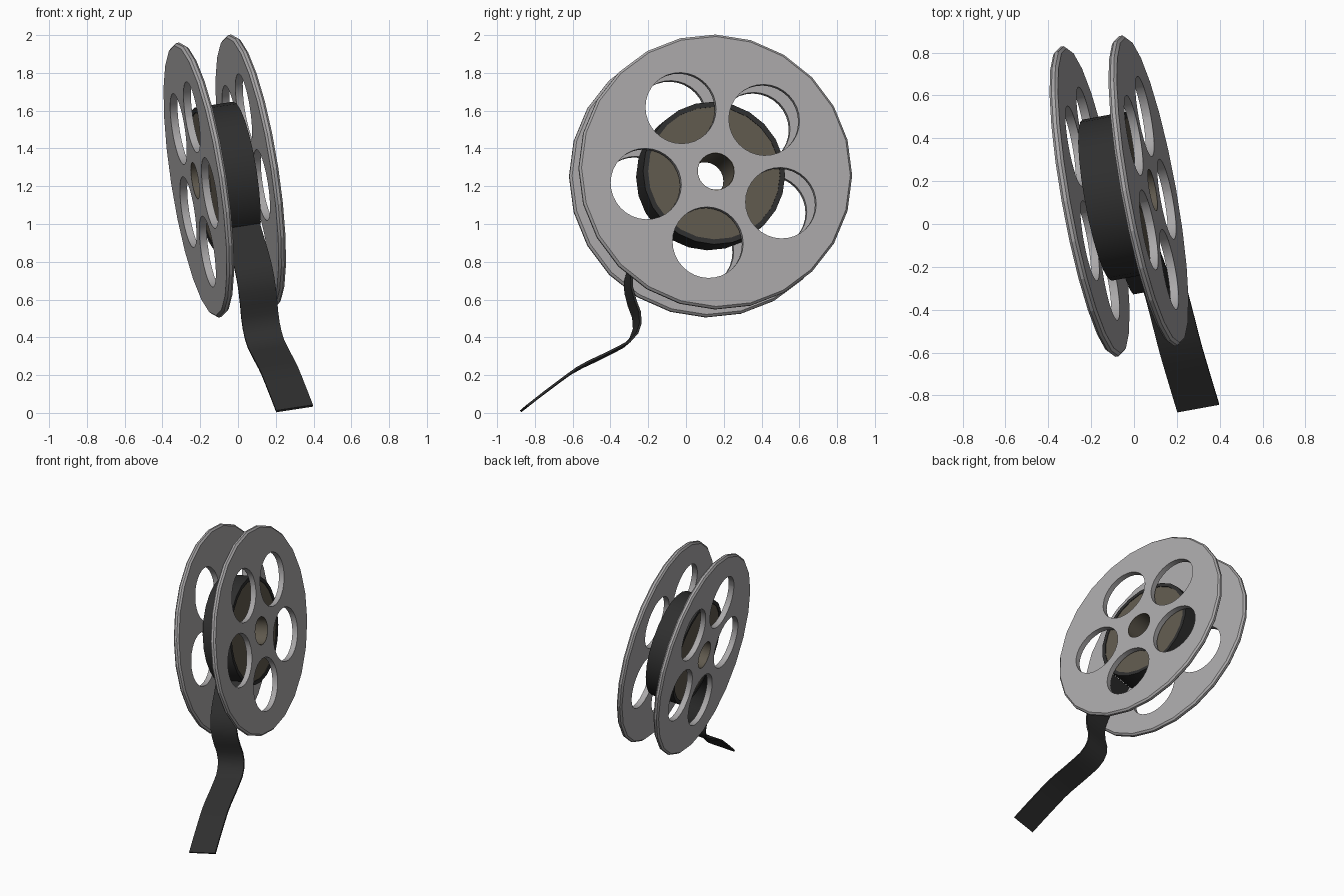
import bpy, bmesh, math
from mathutils import Matrix, Vector

if "Cube" in bpy.data.objects:
    bpy.data.objects.remove(bpy.data.objects["Cube"])

# Reel frame: local z is the spin axis, local x points back, local y points up
MID = Vector((-0.07, 0.13, 1.254))
axis = Vector((0.973, 0.177, 0.15)).normalized()
back = (Vector((0, 1, 0)) - axis.y * axis).normalized()
up = axis.cross(back)
FRAME = Matrix.Translation(MID) @ Matrix((back, up, axis)).transposed().to_4x4()


def material(name, rgb):
    m = bpy.data.materials.new(name)
    m.diffuse_color = (*rgb, 1)
    m.use_nodes = True
    m.node_tree.nodes["Principled BSDF"].inputs["Base Color"].default_value = m.diffuse_color
    return m


GREY = material("grey_metal", (0.40, 0.39, 0.395))
BROWN = material("brown_core", (0.115, 0.10, 0.075))
BLACK = material("black_film", (0.028, 0.028, 0.028))


def add_object(name, bm, mat, smooth=30):
    bmesh.ops.recalc_face_normals(bm, faces=bm.faces)
    mesh = bpy.data.meshes.new(name)
    bm.to_mesh(mesh)
    bm.free()
    ob = bpy.data.objects.new(name, mesh)
    bpy.context.collection.objects.link(ob)
    ob.matrix_world = FRAME
    mesh.materials.append(mat)
    shade(ob, smooth)
    return ob


def shade(ob, angle):
    bpy.ops.object.select_all(action='DESELECT')
    ob.select_set(True)
    bpy.context.view_layer.objects.active = ob
    bpy.ops.object.shade_smooth_by_angle(angle=math.radians(angle))


def lathe(bm, profile, sides):
    """Spin a closed (radius, height) profile around local z."""
    rings = []
    for i in range(sides):
        a = 2 * math.pi * i / sides
        rings.append([bm.verts.new((r * math.cos(a), r * math.sin(a), h)) for r, h in profile])
    n = len(profile)
    for i in range(sides):
        p, q = rings[i], rings[(i + 1) % sides]
        for j in range(n):
            k = (j + 1) % n
            bm.faces.new((p[j], q[j], q[k], p[k]))


def ring(name, inner, outer, half, mat, sides):
    bm = bmesh.new()
    lathe(bm, [(inner, -half), (outer, -half), (outer, half), (inner, half)], sides)
    return add_object(name, bm, mat)


# Cutter with five round windows
bm = bmesh.new()
for k in range(5):
    a = math.radians(47.5 + 72 * k)
    place = Matrix.Translation((0.384 * math.cos(a), 0.384 * math.sin(a), 0))
    bmesh.ops.create_cone(bm, cap_ends=True, segments=32, radius1=0.19, radius2=0.19,
                          depth=1, matrix=place)
cutter = add_object("window_cutter", bm, GREY)
cutter.hide_render = True

# Two side discs with chamfered rims
R, T, C, GAP = 0.735, 0.02, 0.012, 0.1413
for side, s in (("left", -1), ("right", 1)):
    bm = bmesh.new()
    z = s * GAP
    # the inner edge meets the axle sleeve
    lathe(bm, [(0.1, z - T), (R - C, z - T), (R, z - T + C), (R, z + T - C),
               (R - C, z + T), (0.1, z + T)], 24)
    disc = add_object(side + "_disc", bm, GREY)
    mod = disc.modifiers.new("windows", 'BOOLEAN')
    mod.object, mod.operation, mod.solver = cutter, 'DIFFERENCE', 'EXACT'
    bpy.context.view_layer.objects.active = disc
    bpy.ops.object.modifier_apply(modifier="windows")
    shade(disc, 14)
bpy.data.objects.remove(cutter)

# Core drum, axle sleeve and wound film
ring("core_drum", 0.1, 0.358, 0.1, BROWN, 24)
ring("axle_sleeve", 0.098, 0.102, GAP + T, BROWN, 24)
ring("film_roll", 0.355, 0.382, 0.105, BLACK, 24)

# Loose film tail: side path (y, z) swept across the film width
path = [(-0.13, 0.985), (-0.18, 0.92), (-0.24, 0.85), (-0.285, 0.78), (-0.305, 0.71),
        (-0.303, 0.65), (-0.285, 0.58), (-0.262, 0.52), (-0.258, 0.46), (-0.275, 0.41),
        (-0.315, 0.365), (-0.37, 0.335), (-0.45, 0.295), (-0.53, 0.258), (-0.595, 0.222),
        (-0.66, 0.175), (-0.76, 0.10), (-0.858, 0.023)]
pts = []
for y, z in path:
    lx = (y - MID.y) / back.y
    pts.append(Vector((lx, (z - MID.z - lx * back.z) / up.z)))
bm = bmesh.new()
rows = []
for i, p in enumerate(pts):
    t = (pts[min(i + 1, len(pts) - 1)] - pts[max(i - 1, 0)]).normalized()
    n = Vector((-t.y, t.x)) * 0.006
    rows.append([bm.verts.new((*(p + n * e), w)) for e, w in
                 ((-1, -0.1), (1, -0.1), (1, 0.1), (-1, 0.1))])
for p, q in zip(rows, rows[1:]):
    for j in range(4):
        k = (j + 1) % 4
        bm.faces.new((p[j], p[k], q[k], q[j]))
bm.faces.new(rows[0])
bm.faces.new(rows[-1])
add_object("film_tail", bm, BLACK, 40)
